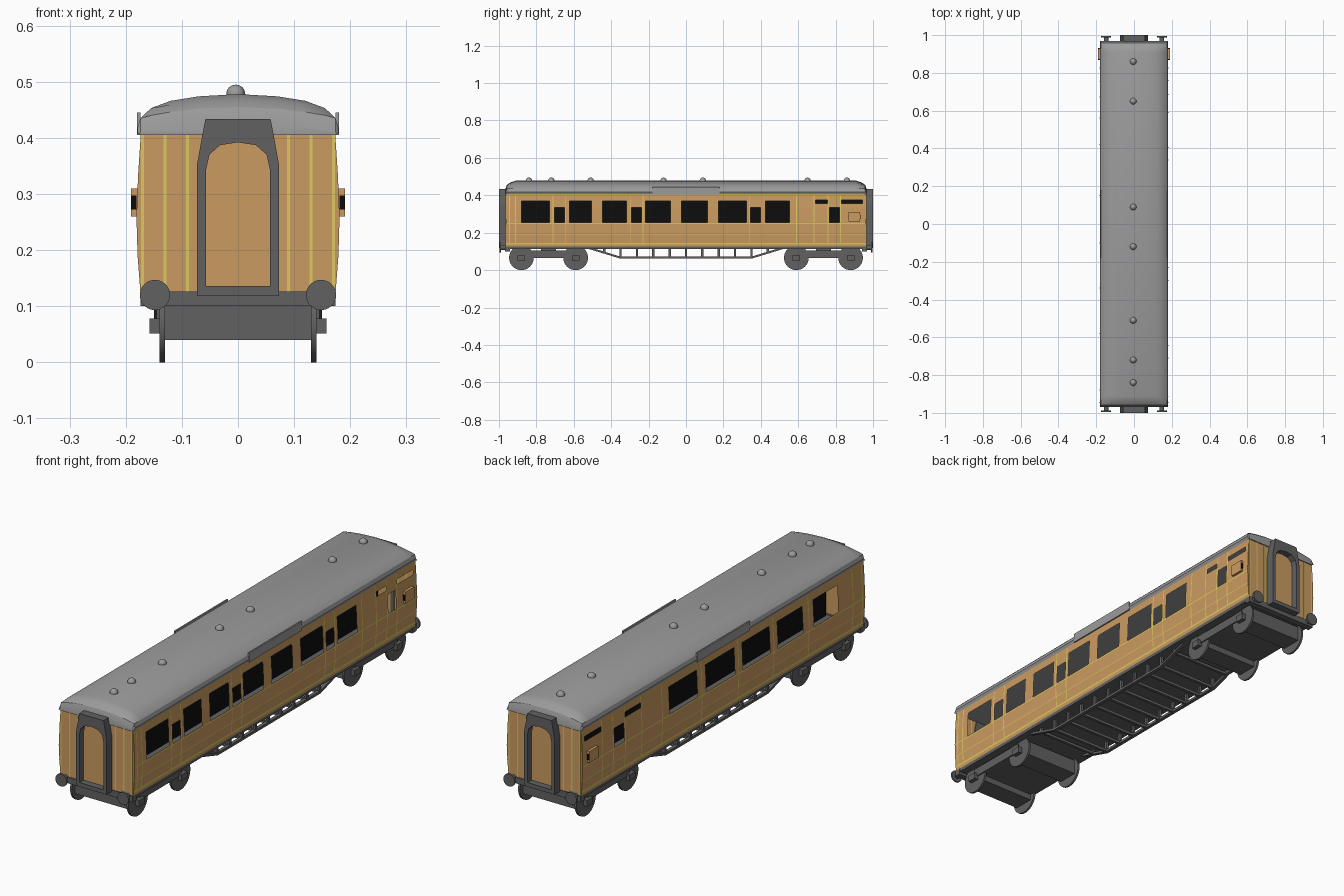
import bpy, bmesh, math
from mathutils import Matrix

if "Cube" in bpy.data.objects:
    bpy.data.objects.remove(bpy.data.objects["Cube"])

def mat(name, c):
    m = bpy.data.materials.new(name)
    m.diffuse_color = (*c, 1)
    m.use_nodes = True
    m.node_tree.nodes["Principled BSDF"].inputs["Base Color"].default_value = m.diffuse_color
    return m

TAN = mat("varnished_wood", (0.60, 0.33, 0.12))
YELLOW = mat("yellow_lining", (0.72, 0.58, 0.12))
ROOF = mat("roof_grey", (0.33, 0.33, 0.33))
DARK = mat("underframe_grey", (0.12, 0.12, 0.12))
BLACK = mat("window_black", (0.004, 0.004, 0.004))

def finish(name, bm, m, smooth=None):
    bmesh.ops.recalc_face_normals(bm, faces=bm.faces)
    me = bpy.data.meshes.new(name)
    bm.to_mesh(me)
    bm.free()
    me.materials.append(m)
    ob = bpy.data.objects.new(name, me)
    bpy.context.collection.objects.link(ob)
    if smooth:
        bpy.ops.object.select_all(action='DESELECT')
        ob.select_set(True)
        bpy.context.view_layer.objects.active = ob
        bpy.ops.object.shade_smooth_by_angle(angle=math.radians(smooth))
    return ob

def add_box(bm, x0, x1, y0, y1, z0, z1):
    M = Matrix.Translation(((x0 + x1) / 2, (y0 + y1) / 2, (z0 + z1) / 2))
    M = M @ Matrix.Diagonal((abs(x1 - x0), abs(y1 - y0), abs(z1 - z0), 1))
    bmesh.ops.create_cube(bm, size=1, matrix=M)

def box(name, m, *d):
    bm = bmesh.new()
    add_box(bm, *d)
    return finish(name, bm, m)

def add_cyl(bm, axis, loc, r, depth, n=24):
    R = Matrix.Rotation(math.pi / 2, 4, 'Y' if axis == 'X' else 'X')
    bmesh.ops.create_cone(bm, cap_ends=True, segments=n, radius1=r, radius2=r,
                          depth=depth, matrix=Matrix.Translation(loc) @ R)

# body side curve: half width at each height
PROF = [(.125, .174), (.19, .179), (.26, .181), (.335, .178), (.41, .173)]
def half(z):
    for (a, xa), (b, xb) in zip(PROF, PROF[1:]):
        if z <= b:
            return xa + (xb - xa) * (z - a) / (b - a)
    return PROF[-1][1]

def side_sheet(bm, s, ys, zs, off=0, holes=()):
    for y0, y1 in zip(ys, ys[1:]):
        for z0, z1 in zip(zs, zs[1:]):
            cy, cz = (y0 + y1) / 2, (z0 + z1) / 2
            if any(a < cy < b and c < cz < d for a, b, c, d in holes):
                continue
            bm.faces.new([bm.verts.new((s * (half(z) + off), y, z)) for y, z in
                          ((y0, z0), (y1, z0), (y1, z1), (y0, z1))])

# window openings and door lines per side
big = {1: [(-.88, -.73), (-.623, -.505), (-.447, -.318), (-.217, -.083), (-.025, .115), (.174, .323), (.425, .553)],
       -1: [(-.78, -.615), (-.54, -.37), (-.315, -.13), (-.075, .12), (.18, .37)]}
small = {1: [(-.703, -.65), (-.291, -.238), (.345, .398), (.767, .82)], -1: [(.68, .745)]}
lights = {1: [(.692, .76), (.832, .944)], -1: [(.56, .67), (.832, .944)]}
lines = {1: [-.944, -.912, -.71, -.643, -.298, -.231, .338, .405, .59, .685, .76, .827],
         -1: [-.944, -.88, -.58, -.34, -.10, .15, .42, .56, .672, .753, .827]}
ZS = [.125, .19, .255, .26, .335, .355, .37, .375, .41]

for s, side in ((1, "right"), (-1, "left")):
    holes = [(a, b, .255, .37) for a, b in big[s]] + [(a, b, .255, .335) for a, b in small[s]] \
        + [(a, b, .355, .375) for a, b in lights[s]]
    ys = sorted({-.963, .963} | {v for h in holes for v in h[:2]})
    bm = bmesh.new()
    side_sheet(bm, s, ys, ZS, 0, holes)
    bmesh.ops.remove_doubles(bm, verts=bm.verts, dist=1e-5)
    finish(side + "_body_side", bm, TAN)
    # yellow lining
    bm = bmesh.new()
    for z, t in ((.142, .008), (.19, .003), (.25, .005)):
        side_sheet(bm, s, [-.963, .963], [z - t / 2, z + t / 2], .0012)
    for y in lines[s]:
        side_sheet(bm, s, [y - .0025, y + .0025], [.142, .19, .26, .335, .40], .0012)
    finish(side + "_yellow_lining", bm, YELLOW)
    # guard's lookout with end windows
    box(side + "_lookout", TAN, s * .176, s * .191, .87, .93, .26, .31)
    bm = bmesh.new()
    for y in (.869, .931):
        add_box(bm, s * .181, s * .1905, y - .001, y + .001, .272, .297)
    finish(side + "_lookout_windows", bm, BLACK)
    # roof name board
    box(side + "_roof_board", ROOF, s * .174, s * .180, -.18, .18, .405, .445)

box("inner_partition", BLACK, -.003, .003, -.95, .95, .128, .406)
box("floor", DARK, -.172, .172, -.962, .962, .112, .128)

# roof: arched section, lowered towards the ends
RP = [(.173, .405), (.179, .418), (.174, .435), (.155, .453), (.12, .466), (.07, .474), (0, .478)]
RP = RP + [(-x, z) for x, z in RP[-2::-1]]
rows = [(-.968, .428), (-.958, .455), (-.94, .468), (-.91, .478)]
rows = rows + [(-y, c) for y, c in rows[::-1]]
bm = bmesh.new()
loops = [[bm.verts.new((x, y, min(z, c - .02 * (x / .18) ** 2 if c < .47 else z)))
          for x, z in RP] for y, c in rows]
for a, b in zip(loops, loops[1:]):
    for i in range(len(a)):
        j = (i + 1) % len(a)
        bm.faces.new((a[i], a[j], b[j], b[i]))
bm.faces.new(loops[0])
bm.faces.new(loops[-1])
finish("roof", bm, ROOF, 30)

# roof vents
bm = bmesh.new()
for y in (.86, .65, .09, -.12, -.51, -.72, -.84):
    bmesh.ops.create_uvsphere(bm, u_segments=16, v_segments=8, radius=.017,
                              matrix=Matrix.Translation((-.004, y, .478)))
finish("roof_vents", bm, ROOF, 40)

OUT = [(.073, .118), (.073, .352), (.066, .392), (.058, .434), (0, .434)]
INN = [(.057, .136), (.057, .343), (.051, .37), (.032, .387), (0, .392)]
full = lambda p: p + [(-x, z) for x, z in p[-2::-1]]

for e, end in ((-1, "front"), (1, "back")):
    # end wall
    bm = bmesh.new()
    pts = [(x, z) for z, x in PROF] + [(-x, z) for z, x in PROF[::-1]]
    bm.faces.new([bm.verts.new((x, e * .963, z)) for x, z in pts])
    finish(end + "_end_wall", bm, TAN)
    bm = bmesh.new()
    for x in (-.17, -.13, -.09, .09, .13, .17):
        add_box(bm, x - .0025, x + .0025, e * .962, e * .965, .125, .405)
    finish(end + "_end_lining", bm, YELLOW)
    # gangway frame and door
    bm = bmesh.new()
    o, i = full(OUT), full(INN)
    V = [[bm.verts.new((x, e * y, z)) for x, z in p]
         for p, y in ((o, .96), (o, 1.0), (i, 1.0), (i, .96))]
    for a, b in zip(V, V[1:] + V[:1]):
        for k in range(len(a)):
            j = (k + 1) % len(a)
            bm.faces.new((a[k], a[j], b[j], b[k]))
    finish(end + "_gangway", bm, DARK)
    box(end + "_gangway_door", TAN, -.06, .06, e * .96, e * .972, .13, .396)
    # buffer beam and buffers
    box(end + "_buffer_beam", DARK, -.174, .174, e * .94, e * .968, .1, .126)
    bm = bmesh.new()
    for x in (-.148, .148):
        add_cyl(bm, 'Y', (x, e * .972, .12), .012, .04, 16)
        add_cyl(bm, 'Y', (x, e * .992, .12), .027, .008)
    finish(end + "_buffers", bm, DARK, 40)

    # bogie: wheels, axle housings, frame, axle boxes
    axles = [e * .59, e * .88]
    bm = bmesh.new()
    for y in axles:
        for x in (-.135, .135):
            add_cyl(bm, 'X', (x, y, .066), .066, .009, 32)
    finish(end + "_wheels", bm, DARK, 40)
    bm = bmesh.new()
    for y in axles:
        add_box(bm, -.13, .13, y - .045, y + .045, .04, .104)
        for s in (-1, 1):
            add_box(bm, s * .138, s * .158, y - .02, y + .02, .051, .078)
    add_box(bm, -.145, .145, axles[0], axles[1], .066, .104)
    add_box(bm, -.05, .05, e * .735 - .04, e * .735 + .04, .1, .115)
    finish(end + "_bogie_frame", bm, DARK)

# truss under the floor: side bars, posts and cross members
bm = bmesh.new()
path = [(-.52, .118), (-.35, .066), (.35, .066), (.52, .118)]
for s in (-1, 1):
    rings = []
    for y, z in path:
        rings.append([bm.verts.new((s * x, y, z + d)) for x, d in
                      ((.135, -.005), (.15, -.005), (.15, .006), (.135, .006))])
    for a, b in zip(rings, rings[1:]):
        for k in range(4):
            bm.faces.new((a[k], a[(k + 1) % 4], b[(k + 1) % 4], b[k]))
    bm.faces.new(rings[0])
    bm.faces.new(rings[-1])
for k in range(-5, 6):
    y = k * .0875
    z = .066 if abs(y) < .36 else .066 + (abs(y) - .35) * .052 / .17
    for s in (-1, 1):
        add_box(bm, s * .137, s * .148, y - .006, y + .006, z, .115)
    add_box(bm, -.14, .14, y - .006, y + .006, z - .004, z + .008)
finish("underframe_truss", bm, DARK)
